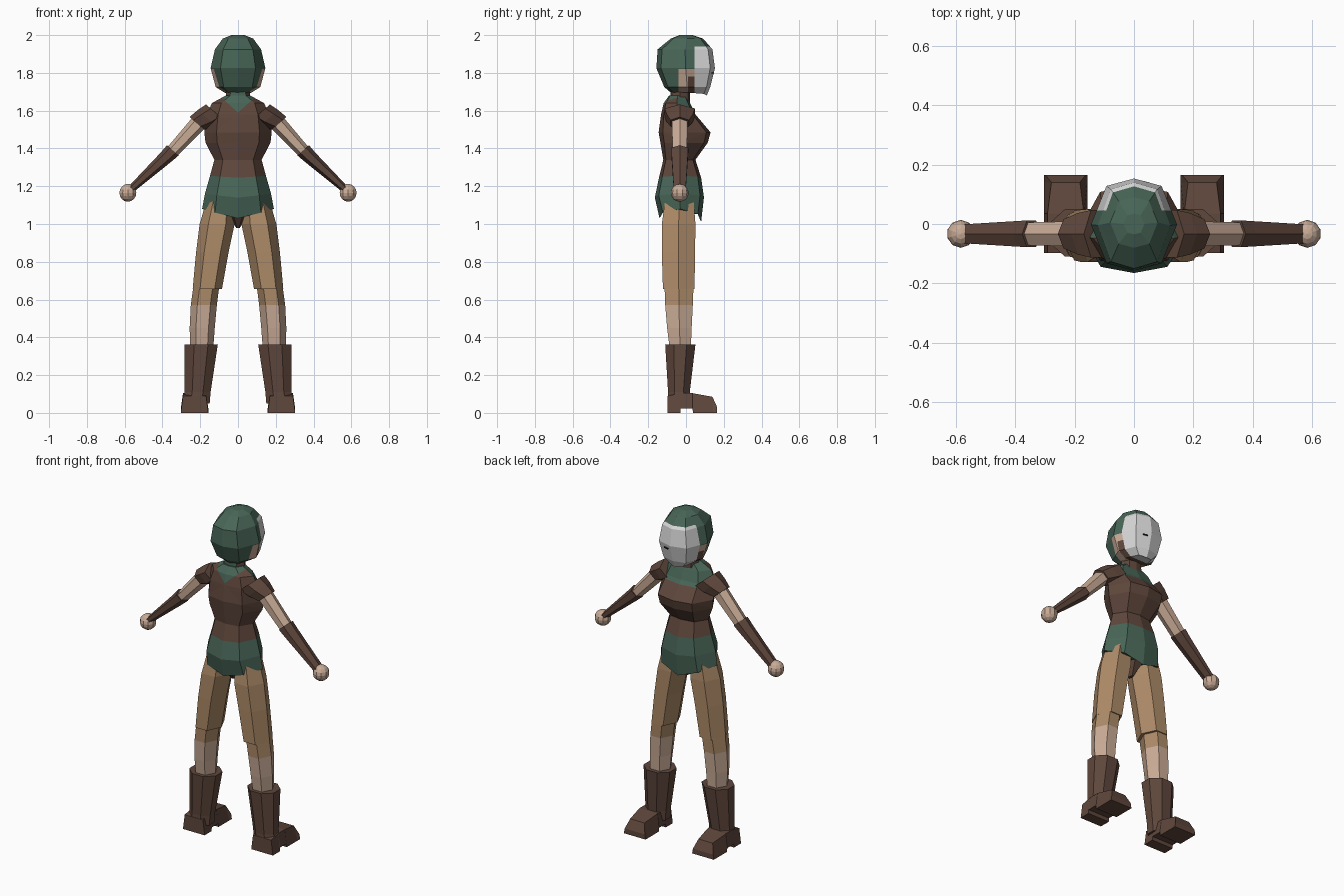
import bpy, bmesh, math
from mathutils import Vector, Matrix

if "Cube" in bpy.data.objects:
    bpy.data.objects.remove(bpy.data.objects["Cube"])


def material(name, rgb):
    m = bpy.data.materials.new(name)
    m.diffuse_color = [((c / 255 + 0.055) / 1.055) ** 2.4 for c in rgb] + [1]
    m.use_nodes = True
    m.node_tree.nodes["Principled BSDF"].inputs["Base Color"].default_value = m.diffuse_color
    return m


GREEN = material("dark green cloth", (72, 101, 87))
BROWN = material("brown leather", (95, 71, 60))
TAN = material("tan trousers", (174, 139, 104))
SKIN = material("skin", (201, 171, 150))
WHITE = material("mask white", (216, 216, 216))
BLACK = material("slit black", (30, 30, 30))


def finish(name, bm, mats, rule=None, mirror=False):
    bmesh.ops.recalc_face_normals(bm, faces=bm.faces[:])
    if rule:
        for f in bm.faces:
            f.material_index = rule(f.calc_center_median())
    me = bpy.data.meshes.new(name)
    bm.to_mesh(me)
    bm.free()
    for m in mats:
        me.materials.append(m)
    ob = bpy.data.objects.new(name, me)
    bpy.context.collection.objects.link(ob)
    if mirror:
        ob.modifiers.new("mirror", "MIRROR")
    return ob


def loft(name, rings, mats, rule=None, mirror=False, cuts=()):
    """Skin a list of point rings, cap the ends, cut along planes for colour borders."""
    bm = bmesh.new()
    vs = [[bm.verts.new(p) for p in r] for r in rings]
    n = len(vs[0])
    for a, b in zip(vs, vs[1:]):
        for i in range(n):
            j = (i + 1) % n
            bm.faces.new((a[i], a[j], b[j], b[i]))
    bm.faces.new(vs[0])
    bm.faces.new(vs[-1])
    for co, no in cuts:
        bmesh.ops.bisect_plane(bm, geom=bm.verts[:] + bm.edges[:] + bm.faces[:],
                               plane_co=co, plane_no=no, dist=1e-5)
    return finish(name, bm, mats, rule, mirror)


def body_ring(z, w, yf, yb, df=0, db=0):
    """Eight points with a centre ridge front and back; df/db drop the centre."""
    m, h = (yf + yb) / 2, (yf - yb) / 2
    k, q = 0.64 * w, 0.84 * h
    return [(0, yf, z - df), (k, m + q, z - df * .4), (w, m, z), (k, m - q, z - db * .4),
            (0, yb, z - db), (-k, m - q, z - db * .4), (-w, m, z), (-k, m + q, z - df * .4)]


def leg_ring(z, x0, x1, y0, y1, n=6):
    off = 0 if n == 6 else math.pi / n
    pts = [(math.cos(off + 2 * math.pi * i / n), math.sin(off + 2 * math.pi * i / n)) for i in range(n)]
    mx, my = max(p[0] for p in pts), max(p[1] for p in pts)
    return [((x0 + x1) / 2 + p[0] / mx * (x1 - x0) / 2,
             (y0 + y1) / 2 + p[1] / my * (y1 - y0) / 2, z) for p in pts]


ARM_U = Vector((0.75, 0, 0.66)).normalized()


def arm_ring(x, z, r, ry):
    return [Vector((x, -0.033, z)) + ARM_U * r * math.cos(a) + Vector((0, ry * math.sin(a) / 0.866, 0))
            for a in [i * math.pi / 3 for i in range(6)]]


# Hooded head: white mask in front, skin and brown strip at the cheek
def head_rule(c):
    if c.y > 0.045:
        return 1 if c.z < 1.94 else 0
    if c.y > 0.01 and c.z < 1.78:
        return 3
    return 2 if c.y > -0.04 and c.z < 1.82 else 0


loft("head", [body_ring(1.695, .07, .11, -.08, .015), body_ring(1.725, .118, .128, -.115),
              body_ring(1.825, .145, .153, -.157), body_ring(1.925, .122, .14, -.15),
              body_ring(1.982, .08, .09, -.08), body_ring(2.0, .035, .035, -.035)],
     [GREEN, WHITE, SKIN, BROWN], head_rule,
     cuts=[((0, .045, 0), (0, 1, 0)), ((0, .01, 0), (0, 1, 0)), ((0, -.04, 0), (0, 1, 0)),
           ((0, 0, 1.94), (0, 0, 1)), ((0, 0, 1.82), (0, 0, 1)), ((0, 0, 1.78), (0, 0, 1))])

# Eye slit on one side of the mask
bm = bmesh.new()
bmesh.ops.create_cube(bm, size=1, matrix=Matrix.Translation((.035, .141, 1.8))
                      @ Matrix.Rotation(-.25, 4, 'Z') @ Matrix.Diagonal((.03, .006, .006, 1)))
finish("eye_slit", bm, [BLACK])

# Neck, green at the back
loft("neck", [body_ring(1.63, .07, .02, -.085), body_ring(1.73, .06, .02, -.08)],
     [BROWN, GREEN], lambda c: int(c.y < -.06))

# Torso: brown bodice, green collar and green lower tunic
loft("torso", [body_ring(1.08, .19, .08, -.14, .07, .05), body_ring(1.16, .175, .095, -.165, .02, .02),
               body_ring(1.255, .148, .08, -.143, .01, .01), body_ring(1.34, .125, .05, -.12),
               body_ring(1.43, .172, .115, -.135), body_ring(1.485, .178, .13, -.145),
               body_ring(1.58, .165, .05, -.132), body_ring(1.64, .138, .022, -.118),
               body_ring(1.68, .065, 0, -.09)],
     [BROWN, GREEN],
     lambda c: int(c.z < 1.25 or c.z - .9 * abs(c.x) > 1.59 or (c.y > -.02 and c.z > 1.56)),
     cuts=[((0, 0, 1.56), (0, 0, 1)), ((0, 0, 1.59), (.9, 0, 1)), ((0, 0, 1.59), (-.9, 0, 1))])

# Crotch piece between the thighs
loft("crotch", [leg_ring(.98, -.01, .01, -.05, -.01), leg_ring(1.06, -.06, .06, -.11, .05)], [BROWN])

# Legs
loft("thighs", [leg_ring(.655, .085, .24, -.122, .045), leg_ring(.85, .05, .222, -.128, .048),
                leg_ring(1.0, .018, .203, -.128, .05), leg_ring(1.13, .02, .165, -.11, .04)],
     [TAN], mirror=True)
loft("shins", [leg_ring(.33, .132, .253, -.085, .025), leg_ring(.45, .123, .256, -.1, .03),
               leg_ring(.57, .112, .25, -.11, .036), leg_ring(.68, .098, .235, -.114, .04)],
     [SKIN, TAN], lambda c: int(c.z > .57), mirror=True)

# Boots: shaft and wedge foot with an arch notch under the sole
loft("boot_shafts", [leg_ring(.05, .15, .295, -.097, .02, 8), leg_ring(.11, .145, .283, -.095, .02, 8),
                     leg_ring(.362, .107, .284, -.11, .05, 8)], [BROWN], mirror=True)
FOOT = [(-.097, 0, .09, .012), (-.03, 0, .105, .012), (-.028, .022, .105, .012), (.035, .022, .105, .012),
        (.037, 0, .104, .012), (.14, 0, .085, .025), (.165, 0, .03, .005)]
loft("boot_feet", [[(.157, y, z0), (.303, y, z0), (.303 - t, y, z1), (.157 + t, y, z1)]
                   for y, z0, z1, t in FOOT], [BROWN], mirror=True)

# Arms
loft("sleeves", [arm_ring(.12, 1.59, .065, .08), arm_ring(.165, 1.562, .063, .07),
                 arm_ring(.218, 1.533, .051, .049)], [BROWN], mirror=True)
loft("upper_arms", [arm_ring(.19, 1.555, .045, .042), arm_ring(.36, 1.37, .034, .038)],
     [SKIN], mirror=True)
loft("arm_guards", [arm_ring(.345, 1.39, .041, .045), arm_ring(.38, 1.355, .037, .043),
                    arm_ring(.565, 1.185, .02, .032)], [BROWN], mirror=True)

# Hands
bm = bmesh.new()
bmesh.ops.create_uvsphere(bm, u_segments=10, v_segments=8, radius=.047,
                          matrix=Matrix.Translation((.583, -.033, 1.165)))
finish("hands", bm, [SKIN], mirror=True)
